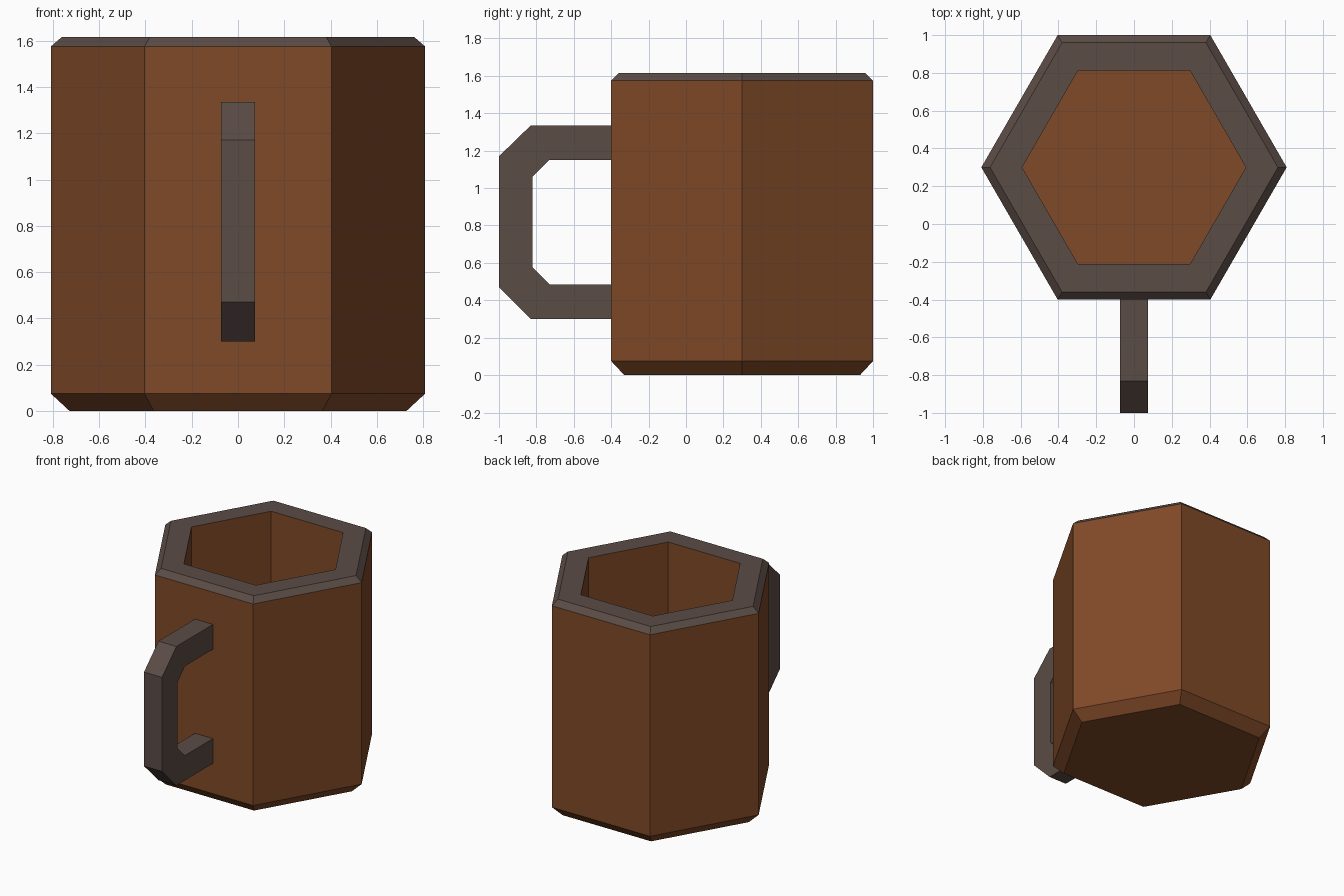
import bpy, bmesh, math

if "Cube" in bpy.data.objects:
    bpy.data.objects.remove(bpy.data.objects["Cube"])

def material(name, rgb):
    m = bpy.data.materials.new(name)
    m.diffuse_color = (*rgb, 1.0)
    m.use_nodes = True
    m.node_tree.nodes["Principled BSDF"].inputs["Base Color"].default_value = m.diffuse_color
    return m

wood = material("warm brown wood", (0.215, 0.067, 0.021))
metal = material("dark grey brown", (0.104, 0.072, 0.061))

def finish(bm, name, mats):
    bmesh.ops.recalc_face_normals(bm, faces=bm.faces)
    me = bpy.data.meshes.new(name)
    bm.to_mesh(me)
    bm.free()
    for m in mats:
        me.materials.append(m)
    ob = bpy.data.objects.new(name, me)
    bpy.context.collection.objects.link(ob)
    return ob

# Mug body: six-sided rings (apothem, height) from base, over the rim, to the inner floor
CENTRE_Y = 0.30
rings = [(0.63, 0.0), (0.70, 0.075), (0.70, 1.575), (0.66, 1.615),
         (0.513, 1.615), (0.513, 0.15)]
bm = bmesh.new()
loops = []
for apothem, z in rings:
    r = apothem / math.cos(math.pi / 6)
    loops.append([bm.verts.new((r * math.cos(i * math.pi / 3),
                                CENTRE_Y + r * math.sin(i * math.pi / 3), z))
                  for i in range(6)])
for k in range(len(loops) - 1):
    a, b = loops[k], loops[k + 1]
    for i in range(6):
        j = (i + 1) % 6
        f = bm.faces.new((a[i], a[j], b[j], b[i]))
        f.material_index = 1 if k in (2, 3) else 0   # rim bevel and rim top
bm.faces.new(loops[0])
bm.faces.new(loops[-1])
finish(bm, "mug_body", [wood, metal])

# Handle: angular C, paired outer and inner profile points (y, z), extruded in x
outer = [(-0.40, 1.335), (-0.83, 1.335), (-1.0, 1.17),
         (-1.0, 0.47), (-0.83, 0.30), (-0.40, 0.30)]
inner = [(-0.40, 1.15), (-0.73, 1.15), (-0.82, 1.06),
         (-0.82, 0.575), (-0.73, 0.485), (-0.40, 0.485)]
HALF = 0.074
bm = bmesh.new()
sections = []
for (oy, oz), (iy, iz) in zip(outer, inner):
    sections.append([bm.verts.new(c) for c in
                     ((-HALF, oy, oz), (HALF, oy, oz), (HALF, iy, iz), (-HALF, iy, iz))])
for a, b in zip(sections, sections[1:]):
    for i in range(4):
        j = (i + 1) % 4
        bm.faces.new((a[i], a[j], b[j], b[i]))
bm.faces.new(sections[0])
bm.faces.new(sections[-1])
finish(bm, "handle", [metal])
